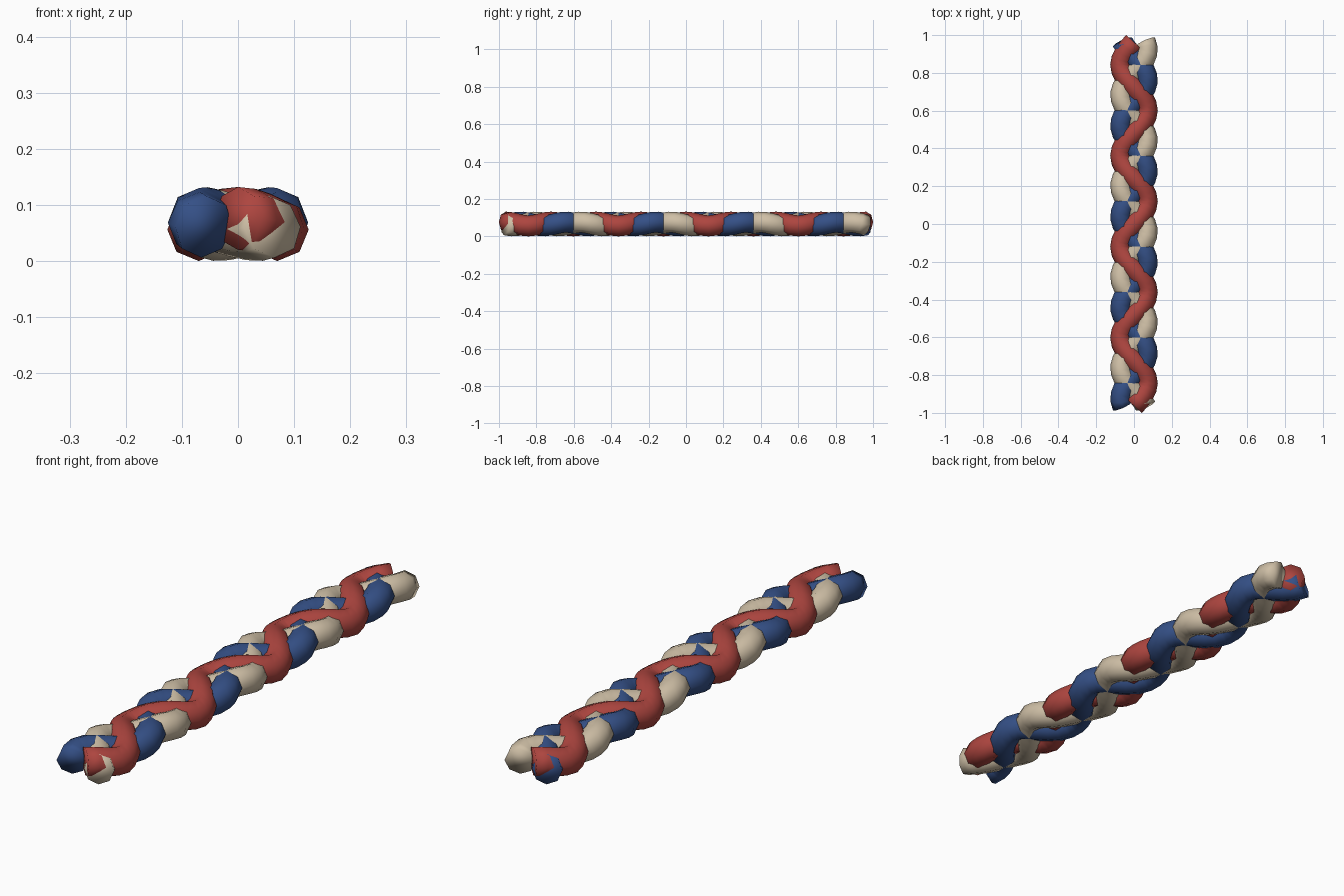
import bpy, bmesh, math
from mathutils import Vector

if "Cube" in bpy.data.objects:
    bpy.data.objects.remove(bpy.data.objects["Cube"])

HALF = 0.963      # half length of the strand centre lines
TURNS = 4
STEPS = 64
SIDES = 8
RADIUS = 0.056
SWAY = 0.07       # sideways swing
LIFT = 0.01       # vertical swing


def make_material(name, color):
    mat = bpy.data.materials.new(name)
    mat.use_nodes = True
    mat.diffuse_color = (*color, 1)
    mat.node_tree.nodes["Principled BSDF"].inputs["Base Color"].default_value = (*color, 1)
    return mat


def centre(u, phase):
    t = math.tau * TURNS * u
    return Vector((SWAY * math.sin(t + phase),
                   HALF * (2 * u - 1),
                   RADIUS + LIFT + LIFT * math.cos(2 * t + phase)))


def make_strand(name, phase, mat):
    bm = bmesh.new()
    rings = []
    for i in range(STEPS + 1):
        u = i / STEPS
        # Frame square to the path, kept upright
        along = (centre(u + 0.001, phase) - centre(u - 0.001, phase)).normalized()
        side = along.cross(Vector((0, 0, 1))).normalized()
        up = side.cross(along)
        ring = []
        for k in range(SIDES):
            a = math.tau * k / SIDES
            offset = side * math.cos(a) + up * math.sin(a)
            ring.append(bm.verts.new(centre(u, phase) + RADIUS * offset))
        rings.append(ring)
    # Tube walls
    for r, s in zip(rings, rings[1:]):
        for k in range(SIDES):
            n = (k + 1) % SIDES
            bm.faces.new((r[k], r[n], s[n], s[k]))
    # End caps
    bm.faces.new(rings[0])
    bm.faces.new(rings[-1])
    bmesh.ops.recalc_face_normals(bm, faces=bm.faces)
    for f in bm.faces:
        f.smooth = True
    mesh = bpy.data.meshes.new(name)
    bm.to_mesh(mesh)
    bm.free()
    mesh.materials.append(mat)
    obj = bpy.data.objects.new(name, mesh)
    bpy.context.collection.objects.link(obj)


# Three interlaced strands, a third of a turn apart
strands = (("red", (0.42, 0.06, 0.05)),
           ("cream", (0.62, 0.52, 0.38)),
           ("blue", (0.035, 0.08, 0.24)))
for k, (label, color) in enumerate(strands):
    make_strand(label + "_strand", math.tau * k / 3, make_material(label, color))
